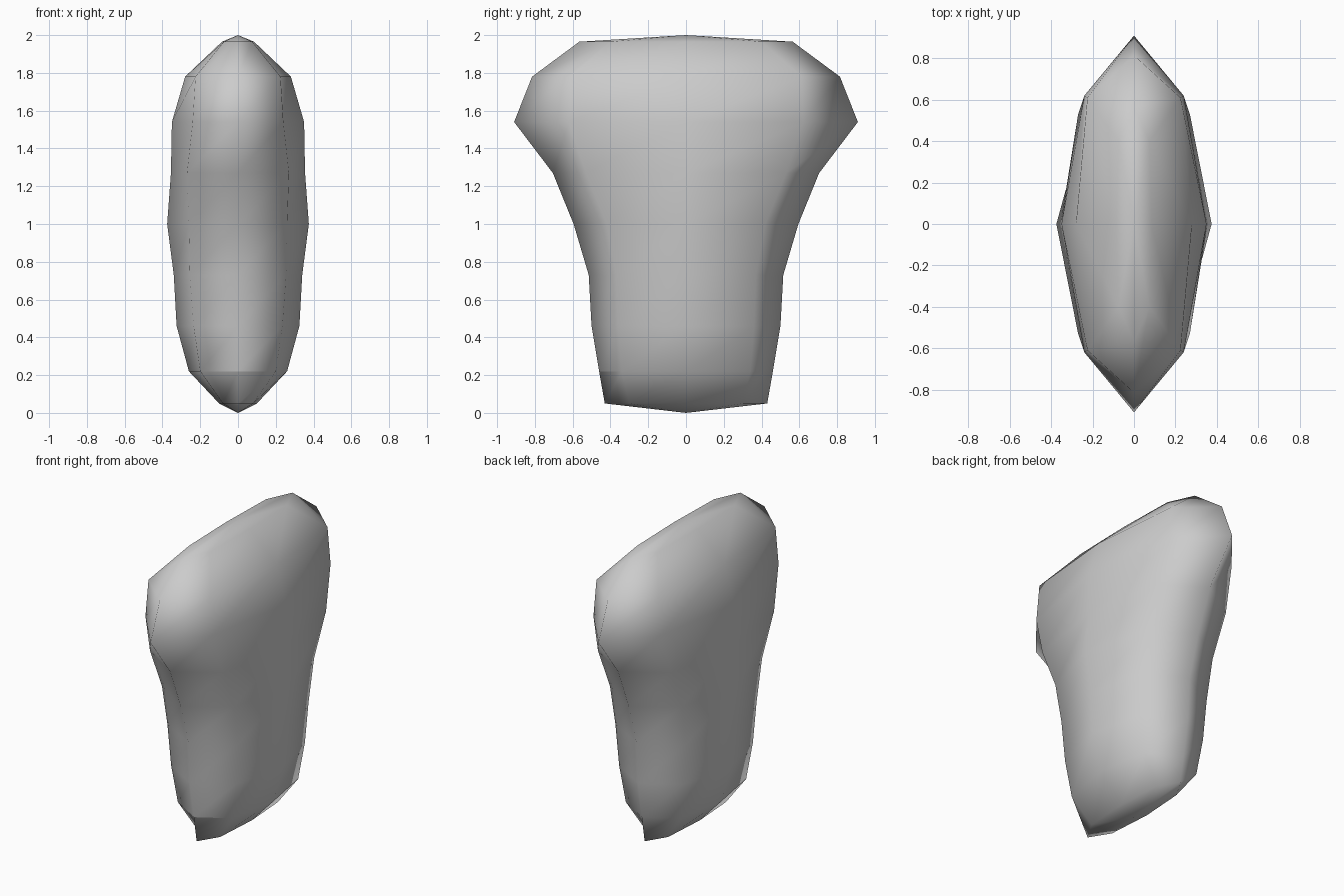
import bpy, bmesh

if "Cube" in bpy.data.objects:
    bpy.data.objects.remove(bpy.data.objects["Cube"])

# Rings: height, half width (x), half depth (y), diagonal x, diagonal y
RINGS = [
    (0.05, 0.10, 0.43, 0.08, 0.30),
    (0.22, 0.26, 0.46, 0.20, 0.34),
    (0.46, 0.325, 0.50, 0.235, 0.36),
    (0.73, 0.34, 0.515, 0.255, 0.37),
    (1.00, 0.375, 0.595, 0.26, 0.42),
    (1.27, 0.355, 0.705, 0.27, 0.53),
    (1.54, 0.35, 0.91, 0.24, 0.62),
    (1.78, 0.28, 0.815, 0.225, 0.61),
    (1.965, 0.085, 0.565, 0.075, 0.40),
]

bm = bmesh.new()


def ring(z, x, y, dx, dy):
    """Eight-sided section, starting at the right and running counterclockwise."""
    pts = [(x, 0), (dx, dy), (0, y), (-dx, dy), (-x, 0), (-dx, -dy), (0, -y), (dx, -dy)]
    return [bm.verts.new((px, py, z)) for px, py in pts]


# Flared, flattened body
rings = [ring(*r) for r in RINGS]
for low, high in zip(rings, rings[1:]):
    for i in range(8):
        j = (i + 1) % 8
        bm.faces.new((low[i], low[j], high[j], high[i]))

# Shallow pointed ends
bottom, top = bm.verts.new((0, 0, 0)), bm.verts.new((0, 0, 2))
for i in range(8):
    j = (i + 1) % 8
    bm.faces.new((rings[0][j], rings[0][i], bottom))
    bm.faces.new((rings[-1][i], rings[-1][j], top))

for f in bm.faces:
    f.smooth = True

# Hard shading break low on the front
for i in (5, 7):
    bm.edges.get((rings[1][6], rings[1][i])).smooth = False

mesh = bpy.data.meshes.new("body")
bm.to_mesh(mesh)
bm.free()
bpy.context.collection.objects.link(bpy.data.objects.new("body", mesh))
